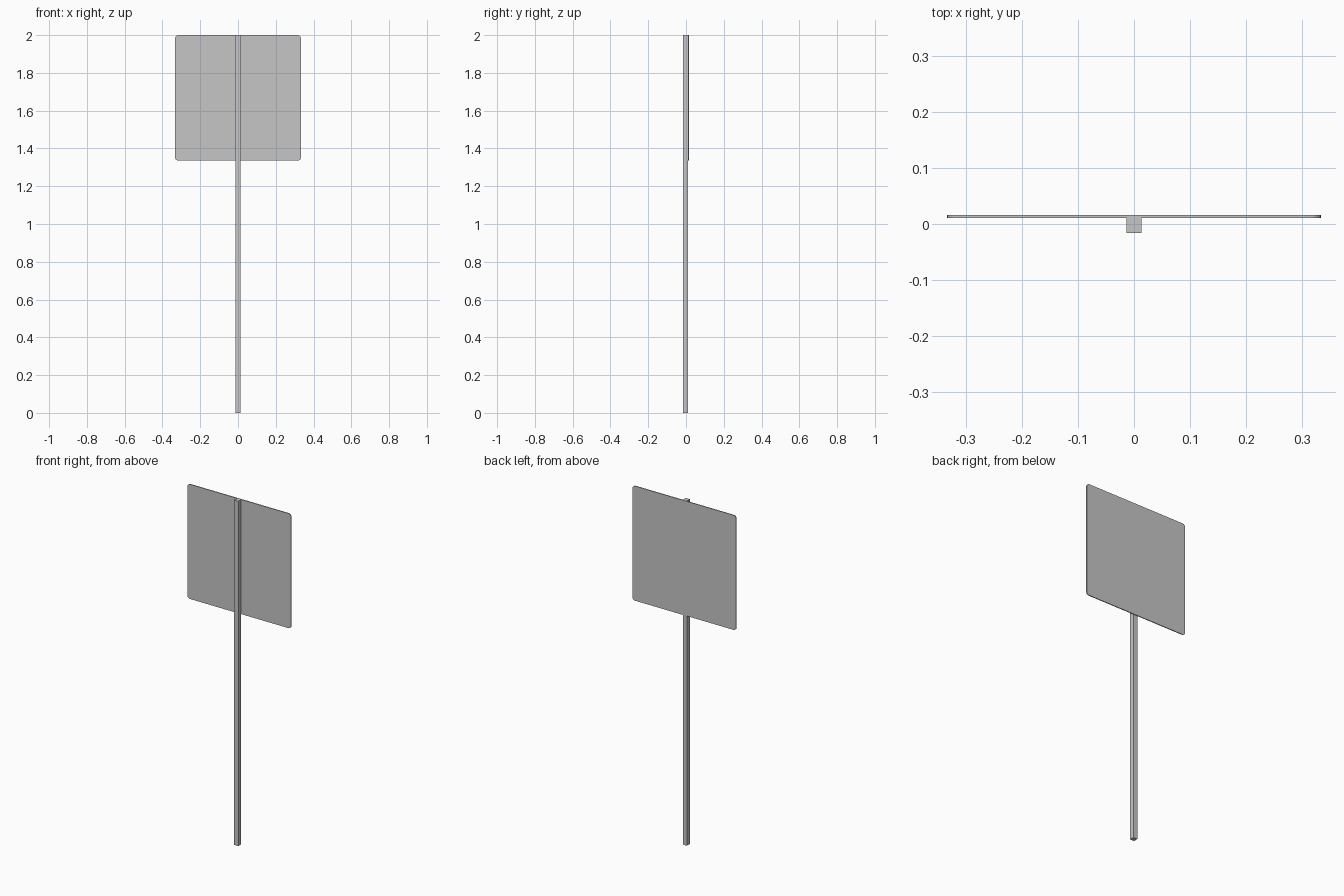
import bpy
import bmesh

cube = bpy.data.objects.get("Cube")
if cube:
    bpy.data.objects.remove(cube, do_unlink=True)

grey = bpy.data.materials.new("light metal grey")
grey.use_nodes = True
colour = (0.565, 0.565, 0.565, 1)
grey.diffuse_color = colour
grey.node_tree.nodes["Principled BSDF"].inputs["Base Color"].default_value = colour


def box(name, low, high, corner=0):
    """Box between two corners; optionally round the edges that run along y."""
    bm = bmesh.new()
    bmesh.ops.create_cube(bm, size=1)
    for v in bm.verts:
        for i in range(3):
            v.co[i] = low[i] if v.co[i] < 0 else high[i]
    if corner:
        edges = [e for e in bm.edges
                 if abs(e.verts[0].co.y - e.verts[1].co.y) > 1e-5]
        bmesh.ops.bevel(bm, geom=edges, offset=corner, segments=5,
                        profile=0.5, affect='EDGES')
    mesh = bpy.data.meshes.new(name)
    bm.to_mesh(mesh)
    bm.free()
    mesh.materials.append(grey)
    obj = bpy.data.objects.new(name, mesh)
    bpy.context.collection.objects.link(obj)


# Square post with the sign plate fixed to its back face
half, joint = 0.0133, 0.0107
box("post", (-half, -0.016, 0), (half, joint, 2))
box("sign_plate", (-0.333, joint, 1.335), (0.333, 0.016, 2), corner=0.018)
